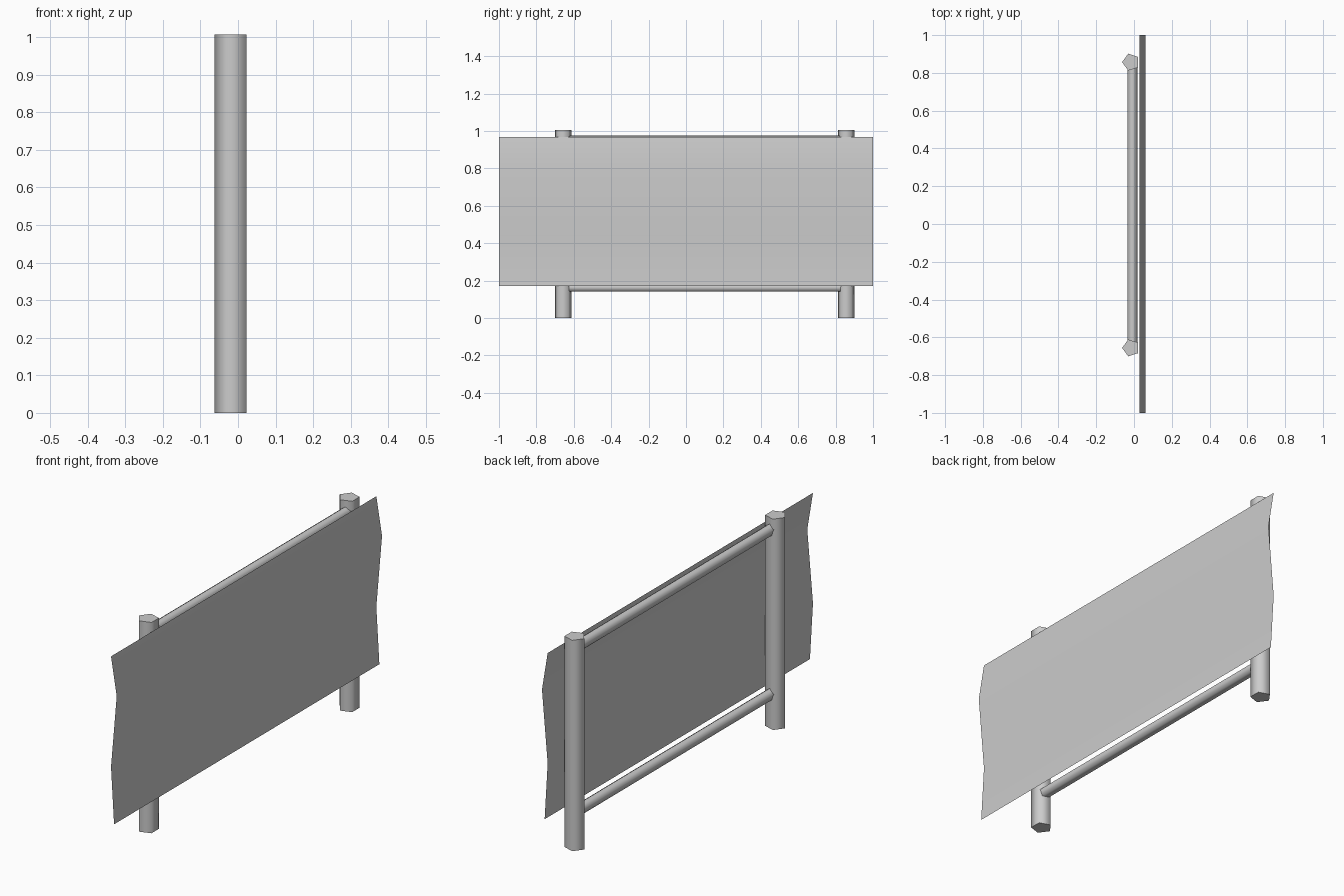
import bpy
from math import pi, radians

cube = bpy.data.objects.get("Cube")
if cube:
    bpy.data.objects.remove(cube, do_unlink=True)

grey = bpy.data.materials.new("metal grey")
grey.use_nodes = True
grey.diffuse_color = (0.6, 0.6, 0.6, 1)
grey.node_tree.nodes["Principled BSDF"].inputs["Base Color"].default_value = (0.6, 0.6, 0.6, 1)


def finish(obj, name):
    """Name, colour and smooth a part, keeping its end caps sharp."""
    obj.name = obj.data.name = name
    obj.data.materials.append(grey)
    bpy.ops.object.select_all(action="DESELECT")
    obj.select_set(True)
    bpy.context.view_layer.objects.active = obj
    bpy.ops.object.transform_apply(location=False, rotation=True, scale=True)
    bpy.ops.object.shade_smooth_by_angle(angle=radians(80))


def rod(name, radius, length, location, rotation):
    """Five-sided closed rod."""
    bpy.ops.mesh.primitive_cylinder_add(vertices=5, radius=radius, depth=length,
                                        location=location, rotation=rotation)
    finish(bpy.context.object, name)


height = 1.006
post_x = -0.016
post_ys = {"front": -0.656, "back": 0.857}
span = post_ys["back"] - post_ys["front"]
middle = (post_ys["back"] + post_ys["front"]) / 2

# Upright posts, each with one corner pointing away from the panel
for side, y in post_ys.items():
    rod(side + "_post", 0.047, height, (post_x, y, height / 2), (0, 0, pi / 2))

# Horizontal rails joining the posts, ends buried inside them
for level, z in {"lower": 0.163, "upper": 0.948}.items():
    rod(level + "_rail", 0.027, span, (-0.008, middle, z), (pi / 2, 0, 0))

# Thin corrugated panel: an open profile swept along y
profile = [(0.046, 0.17), (0.03, 0.44), (0.06, 0.785), (0.03, 0.967)]
verts = [(x, y, z) for x, z in profile for y in (-1, 1)]
faces = [(2 * i, 2 * i + 1, 2 * i + 3, 2 * i + 2) for i in range(len(profile) - 1)]
mesh = bpy.data.meshes.new("panel")
mesh.from_pydata(verts, [], faces)
panel = bpy.data.objects.new("panel", mesh)
bpy.context.collection.objects.link(panel)
finish(panel, "panel")
